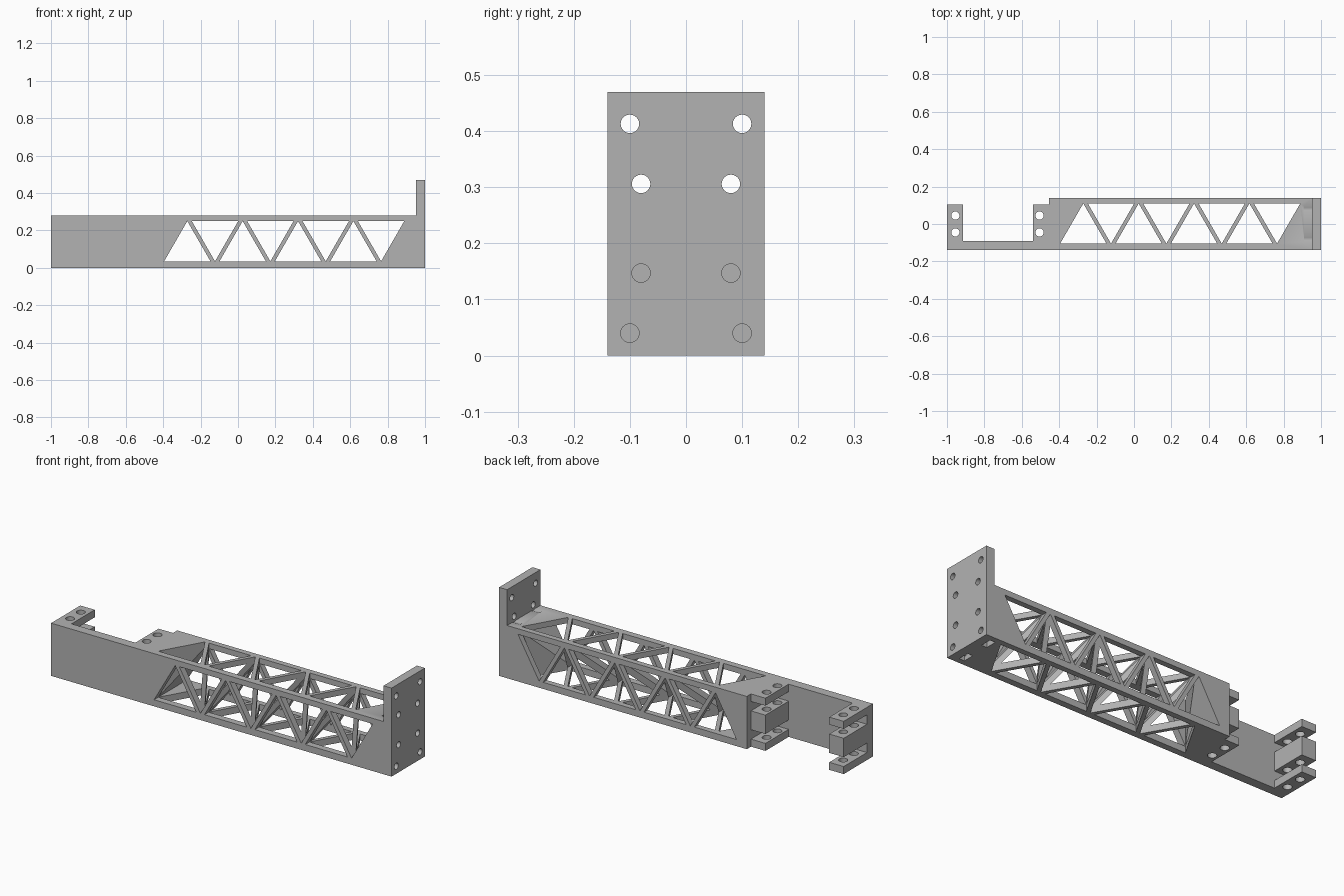
import bpy
import bmesh
import math
from mathutils import Vector

cube = bpy.data.objects.get("Cube")
if cube:
    bpy.data.objects.remove(cube)

grey = bpy.data.materials.new("plain grey")
grey.use_nodes = True
colour = (0.45, 0.45, 0.45, 1)
grey.diffuse_color = colour
grey.node_tree.nodes["Principled BSDF"].inputs["Base Color"].default_value = colour


def prism(name, points, depth):
    """Closed solid from a 3D outline swept along a vector."""
    bm = bmesh.new()
    face = bm.faces.new([bm.verts.new(p) for p in points])
    swept = bmesh.ops.extrude_face_region(bm, geom=[face])["geom"]
    verts = [g for g in swept if isinstance(g, bmesh.types.BMVert)]
    bmesh.ops.translate(bm, verts=verts, vec=Vector(depth))
    bmesh.ops.recalc_face_normals(bm, faces=bm.faces[:])
    mesh = bpy.data.meshes.new(name)
    bm.to_mesh(mesh)
    bm.free()
    mesh.materials.append(grey)
    obj = bpy.data.objects.new(name, mesh)
    bpy.context.collection.objects.link(obj)
    return obj


def cut(points, depth):
    """Subtract a prism from the arm."""
    cutter = prism("cutter", points, depth)
    mod = arm.modifiers.new("cut", "BOOLEAN")
    mod.operation = "DIFFERENCE"
    mod.solver = "EXACT"
    mod.object = cutter
    bpy.context.view_layer.objects.active = arm
    bpy.ops.object.modifier_apply(modifier=mod.name)
    bpy.data.objects.remove(cutter)


def cut_box(x0, x1, y0, y1, z0, z1):
    cut([(x0, y0, z0), (x1, y0, z0), (x1, y1, z0), (x0, y1, z0)], (0, 0, z1 - z0))


def circle(radius, sides=24):
    angles = [math.tau * i / sides for i in range(sides)]
    return [(radius * math.cos(a), radius * math.sin(a)) for a in angles]


# Beam with upright mounting plate
HALF, TOP, PLATE = 0.14, 0.28, 0.953
outline = [(-1, 0), (1, 0), (1, 0.47), (PLATE, 0.47), (PLATE, TOP), (-1, TOP)]
arm = prism("truss_arm", [(x, -HALF, z) for x, z in outline], (0, 2 * HALF, 0))

# Hinge end: open bay behind the front wall, two shortened tabs
BEAM, WALL, TAB = -0.455, -0.09, 0.105
cut_box(-1.1, BEAM, TAB, 0.3, -0.1, 0.4)
cut_box(-0.915, -0.54, WALL, 0.3, -0.1, 0.4)

# Slots that split each tab into three prongs
for x0, x1 in ((-1.1, -0.9), (-0.56, BEAM)):
    for z0 in (0.04, 0.19):
        cut_box(x0, x1, WALL, 0.3, z0, z0 + 0.05)

# Vertical pin holes in the tabs
for x in (-0.955, -0.505):
    for y in (-0.045, 0.045):
        cut([(x + a, y + b, -0.1) for a, b in circle(0.022)], (0, 0, 0.5))

# Triangular truss openings, through the depth and through the height
LOW, HIGH, WIDTH, PITCH = 0.035, 0.25, 0.248, 0.296
for k in range(8):
    x = -0.395 + k * PITCH / 2
    base, tip = (LOW, HIGH) if k % 2 == 0 else (HIGH, LOW)
    tri = [(x, base), (x + WIDTH, base), (x + WIDTH / 2, tip)]
    cut([(a, -0.3, b) for a, b in tri], (0, 0.6, 0))
    cut([(a, b - HALF, -0.1) for a, b in tri], (0, 0, 0.5))

# Bolt holes in the mounting plate, nut slots below, bolt-head grooves above
for side in (-1, 1):
    cut_box(0.922, PLATE, side * 0.08 - 0.03, side * 0.08 + 0.03, -0.1, 0.18)
    for y, z in ((0.1, 0.413), (0.08, 0.306), (0.08, 0.147), (0.1, 0.04)):
        cut([(0.91, side * y + a, z + b) for a, b in circle(0.0165)], (0.2, 0, 0))
    cut([(0.91, side * 0.08 + a, 0.306 + b) for a, b in circle(0.03)],
        (PLATE - 0.91, 0, 0))

# Crisp edges, smooth bores
bpy.ops.object.select_all(action="DESELECT")
arm.select_set(True)
bpy.context.view_layer.objects.active = arm
bpy.ops.object.shade_smooth_by_angle(angle=math.radians(25))
